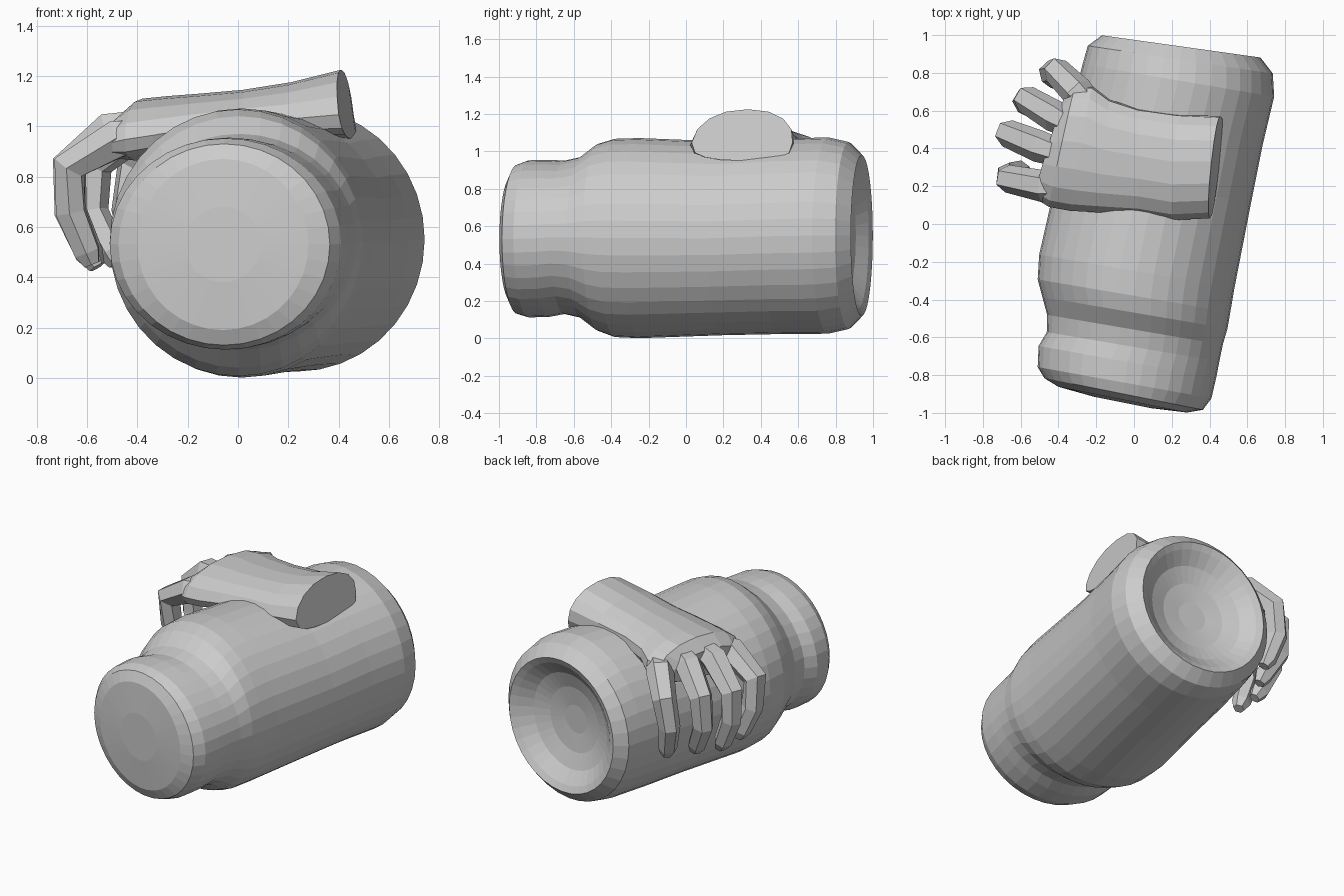
import bpy, bmesh
from math import cos, sin, pi, copysign
from mathutils import Vector


def loft(name, rings):
    """Skin a list of equal-length point rings and cap both ends."""
    bm = bmesh.new()
    rows = [[bm.verts.new(p) for p in ring] for ring in rings]
    n = len(rows[0])
    for a, b in zip(rows, rows[1:]):
        for i in range(n):
            j = (i + 1) % n
            bm.faces.new((a[i], a[j], b[j], b[i]))
    bm.faces.new(rows[0][::-1])
    bm.faces.new(rows[-1])
    bmesh.ops.recalc_face_normals(bm, faces=bm.faces)
    me = bpy.data.meshes.new(name)
    bm.to_mesh(me)
    bm.free()
    ob = bpy.data.objects.new(name, me)
    bpy.context.collection.objects.link(ob)
    return ob


# Jar: slanted rings along a skewed axis (y, x centre, x radius, z radius, z centre, slant)
stations = [
    (-0.945, -0.06, 0.15, 0.15, 0.53, 0.20),
    (-0.93, -0.06, 0.34, 0.34, 0.53, 0.20),
    (-0.90, -0.055, 0.42, 0.40, 0.53, 0.20),
    (-0.84, -0.05, 0.46, 0.42, 0.532, 0.18),
    (-0.73, -0.035, 0.47, 0.42, 0.535, 0.18),
    (-0.65, -0.005, 0.457, 0.41, 0.54, 0.17),
    (-0.56, 0.005, 0.465, 0.43, 0.54, 0.17),
    (-0.47, 0.005, 0.49, 0.50, 0.54, 0.17),
    (-0.38, 0.00, 0.51, 0.53, 0.537, 0.17),
    (-0.25, 0.015, 0.517, 0.535, 0.536, 0.17),
    (0.20, 0.11, 0.51, 0.518, 0.535, 0.17),
    (0.50, 0.17, 0.51, 0.522, 0.545, 0.17),
    (0.76, 0.235, 0.507, 0.525, 0.55, 0.17),
    (0.87, 0.245, 0.49, 0.50, 0.55, 0.15),
    (0.94, 0.25, 0.42, 0.43, 0.55, 0.14),
    (0.92, 0.25, 0.38, 0.39, 0.55, 0.15),
    (0.86, 0.24, 0.30, 0.31, 0.55, 0.16),
    (0.825, 0.235, 0.20, 0.21, 0.55, 0.17),
    (0.81, 0.23, 0.09, 0.09, 0.55, 0.17),
]
SIDES = 36
jar = []
for y, xc, rx, rz, zc, slant in stations:
    jar.append([(xc + rx * cos(2 * pi * i / SIDES),
                 y - slant * rx * cos(2 * pi * i / SIDES),
                 zc + rz * sin(2 * pi * i / SIDES)) for i in range(SIDES)])
loft("jar", jar)


# Wrist and palm: rounded sections, widest low down
# (x, y min, y max, z bottom, z top, x skew over y, x lean over z)
palm = [
    (0.43, 0.03, 0.57, 0.95, 1.225, 0.03, -0.02),
    (0.22, 0.02, 0.58, 0.95, 1.175, 0.02, -0.01),
    (0.02, 0.05, 0.61, 0.95, 1.145, 0.0, 0.0),
    (-0.15, 0.06, 0.66, 0.92, 1.13, 0.02, 0.0),
    (-0.28, 0.07, 0.73, 0.88, 1.12, 0.06, 0.0),
    (-0.38, 0.09, 0.73, 0.86, 1.11, 0.07, 0.0),
    (-0.45, 0.14, 0.66, 0.87, 1.04, 0.08, 0.0),
]
sections = []
for x, y0, y1, z0, z1, skew, lean in palm:
    ring = []
    mid = z0 + 0.35 * (z1 - z0)
    for i in range(16):
        c, s = cos(2 * pi * i / 16), sin(2 * pi * i / 16)
        c = copysign(abs(c) ** 0.9, c)
        s = copysign(abs(s) ** (0.95 if s > 0 else 0.6), s)
        ring.append((x + skew * c + lean * s,
                     (y0 + y1) / 2 + (y1 - y0) / 2 * c + 0.03 * max(s, 0),
                     mid + (z1 - mid if s > 0 else mid - z0) * s))
    sections.append(ring)
loft("palm_and_wrist", sections)


# Fingers: six-sided tubes bent round the jar, the thin root buried in the palm
def finger(name, path):
    pts = [Vector(p) for p in path]
    out = pts[2] - pts[0]
    out.z = 0
    side = out.cross(Vector((0, 0, 1))).normalized()
    rings = []
    for k, p in enumerate(pts):
        t = (pts[min(k + 1, len(pts) - 1)] - pts[max(k - 1, 0)]).normalized()
        up = t.cross(side).normalized()
        flat = up.cross(t)
        rings.append([p + RADII[k] * (flat * cos(pi * i / 3) + up * sin(pi * i / 3))
                      for i in range(6)])
    loft(name, rings)


RADII = (0.06, 0.085, 0.074, 0.066, 0.057, 0.034)
finger("finger_1", [(-.18, .57, 1.00), (-.30, .70, .97), (-.41, .81, .85),
                    (-.44, .80, .67), (-.40, .76, .51), (-.38, .75, .46)])
finger("finger_2", [(-.28, .49, 1.02), (-.42, .57, .98), (-.57, .66, .85),
                    (-.58, .65, .66), (-.50, .60, .50), (-.48, .59, .45)])
finger("finger_3", [(-.30, .34, 1.02), (-.50, .41, .98), (-.67, .48, .84),
                    (-.665, .48, .66), (-.59, .46, .49), (-.56, .45, .44)])
finger("finger_4", [(-.28, .20, .98), (-.48, .20, .95), (-.67, .24, .84),
                    (-.665, .26, .66), (-.60, .28, .50), (-.58, .28, .45)])
